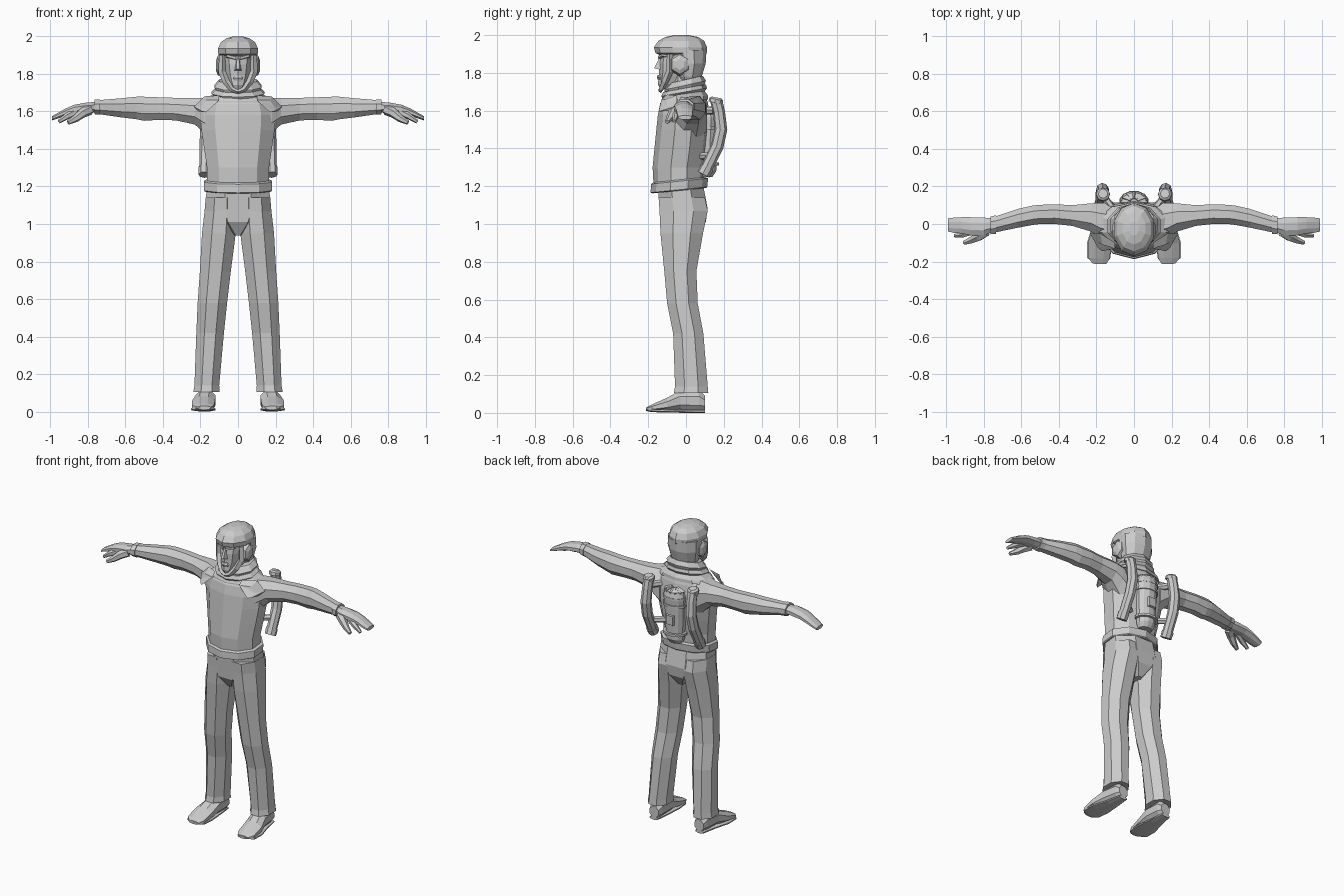
import bpy, bmesh, math
from mathutils import Vector

grey = bpy.data.materials.new("plain_grey")
grey.diffuse_color = (0.6, 0.6, 0.6, 1)


def skin(name, rings):
    """Bridge closed rings of points into a capped flat-shaded solid."""
    bm = bmesh.new()
    vs = [[bm.verts.new(p) for p in r] for r in rings]
    n = len(vs[0])
    for a, b in zip(vs, vs[1:]):
        for i in range(n):
            j = (i + 1) % n
            bm.faces.new((a[i], a[j], b[j], b[i]))
    bm.faces.new(vs[0])
    bm.faces.new(vs[-1])
    bmesh.ops.recalc_face_normals(bm, faces=bm.faces)
    me = bpy.data.meshes.new(name)
    bm.to_mesh(me)
    bm.free()
    me.materials.append(grey)
    ob = bpy.data.objects.new(name, me)
    bpy.context.collection.objects.link(ob)
    return ob


def loft(name, axis, rows, n=8, tilt=0.0):
    """Rows are (position on axis, low/high of the first and second other axes)."""
    rings = []
    k = 1 / math.cos(math.pi / n)
    for t, u0, u1, v0, v1 in rows:
        ring = []
        for i in range(n):
            a = 2 * math.pi * (i + 0.5) / n
            u = (u0 + u1) / 2 + (u1 - u0) / 2 * k * math.cos(a)
            v = (v0 + v1) / 2 + (v1 - v0) / 2 * k * math.sin(a)
            p = {"x": (t, u, v), "y": (u, t, v), "z": (u, v, t + tilt * v)}[axis]
            ring.append(p)
        rings.append(ring)
    return skin(name, rings)


def tube(name, path, radii, n=6, flat=1.0):
    """Sweep a round or flattened section along a path."""
    pts = [Vector(p) for p in path]
    rings = []
    for i, p in enumerate(pts):
        d = (pts[min(i + 1, len(pts) - 1)] - pts[max(i - 1, 0)]).normalized()
        side = d.cross(Vector((0.1, 1, 0.15))).normalized()
        up = side.cross(d)
        r = radii[i]
        rings.append([p + side * r * flat * math.cos(2 * math.pi * j / n)
                      + up * r * math.sin(2 * math.pi * j / n) for j in range(n)])
    return skin(name, rings)


def both(ob):
    """Mirror a part across the body."""
    ob.modifiers.new("mirror", "MIRROR").use_clip = False
    return ob


# Torso, belt and pelvis
loft("torso", "z", [
    (1.20, -0.165, 0.165, -0.165, 0.09), (1.30, -0.165, 0.165, -0.17, 0.095),
    (1.40, -0.18, 0.18, -0.16, 0.11), (1.50, -0.195, 0.195, -0.15, 0.12),
    (1.58, -0.20, 0.20, -0.142, 0.12), (1.64, -0.185, 0.185, -0.13, 0.11),
    (1.675, -0.14, 0.14, -0.11, 0.10), (1.70, -0.08, 0.08, -0.08, 0.07)], 10)
loft("belt", "z", [(1.18, -0.175, 0.175, -0.17, 0.10), (1.185, -0.18, 0.18, -0.18, 0.105),
                   (1.23, -0.18, 0.18, -0.178, 0.11), (1.238, -0.165, 0.165, -0.165, 0.095)],
     10, 0.10)
loft("pelvis", "z", [
    (1.21, -0.165, 0.165, -0.15, 0.09), (1.08, -0.175, 0.175, -0.14, 0.115),
    (1.01, -0.13, 0.13, -0.135, 0.105), (0.94, -0.03, 0.03, -0.09, 0.06)])

# Trouser legs with flared cuffs
both(loft("trouser_leg", "z", [
    (1.14, 0.01, 0.172, -0.145, 0.10), (1.07, 0.008, 0.178, -0.14, 0.115),
    (0.95, 0.012, 0.192, -0.135, 0.09), (0.75, 0.038, 0.203, -0.115, 0.055),
    (0.58, 0.058, 0.215, -0.10, 0.062), (0.42, 0.075, 0.222, -0.068, 0.092),
    (0.14, 0.10, 0.232, -0.058, 0.115), (0.105, 0.098, 0.238, -0.065, 0.118),
    (0.11, 0.12, 0.215, -0.04, 0.09)]))

# Shoes and soles
both(loft("shoe", "y", [
    (0.10, 0.135, 0.20, 0.015, 0.09), (0.07, 0.125, 0.21, 0.005, 0.12),
    (-0.03, 0.12, 0.225, 0.01, 0.12), (-0.10, 0.122, 0.245, 0.008, 0.08),
    (-0.18, 0.128, 0.245, 0.008, 0.045), (-0.21, 0.145, 0.22, 0.015, 0.03)]))
both(loft("sole", "y", [
    (0.10, 0.14, 0.20, 0.0, 0.02), (0.0, 0.13, 0.22, 0.0, 0.02),
    (-0.10, 0.12, 0.25, 0.002, 0.022), (-0.18, 0.125, 0.25, 0.004, 0.024),
    (-0.212, 0.15, 0.21, 0.01, 0.024)]))

# Sleeves with elbow folds and wrist bands
both(loft("sleeve", "x", [
    (0.12, -0.10, 0.11, 1.42, 1.672), (0.18, -0.075, 0.112, 1.485, 1.672),
    (0.23, -0.04, 0.11, 1.53, 1.672), (0.33, -0.01, 0.10, 1.552, 1.672),
    (0.42, 0.0, 0.105, 1.555, 1.675), (0.50, 0.0, 0.102, 1.55, 1.678),
    (0.54, -0.005, 0.098, 1.558, 1.678), (0.62, -0.02, 0.08, 1.568, 1.67),
    (0.74, -0.045, 0.04, 1.585, 1.66), (0.76, -0.045, 0.035, 1.59, 1.655)]))
both(loft("wrist_band", "x", [
    (0.735, -0.052, 0.046, 1.582, 1.662), (0.765, -0.055, 0.04, 1.585, 1.662)]))

# Hands: bent fingers and a lowered thumb
both(loft("hand", "x", [
    (0.75, -0.04, 0.03, 1.595, 1.65), (0.80, -0.062, 0.034, 1.592, 1.648),
    (0.87, -0.06, 0.036, 1.588, 1.636), (0.92, -0.05, 0.036, 1.575, 1.615),
    (0.96, -0.047, 0.034, 1.562, 1.592), (0.99, -0.04, 0.03, 1.552, 1.575)]))
both(tube("thumb", [(0.79, -0.04, 1.61), (0.83, -0.068, 1.59), (0.865, -0.085, 1.562),
                    (0.905, -0.10, 1.54)], [0.03, 0.026, 0.02, 0.012]))
both(tube("index_finger", [(0.85, -0.035, 1.605), (0.91, -0.055, 1.575),
                           (0.955, -0.062, 1.545)], [0.02, 0.018, 0.01]))

# Shoulder flaps hanging over the chest
both(skin("shoulder_flap", [
    [(0.10, -0.13, 1.66), (0.17, -0.11, 1.66), (0.21, -0.09, 1.60), (0.17, -0.145, 1.595)],
    [(0.10, -0.10, 1.685), (0.18, -0.05, 1.68), (0.235, -0.05, 1.625), (0.19, -0.13, 1.60)]]))

# Neck and folded collar layers
loft("neck", "z", [(1.66, -0.065, 0.065, -0.09, 0.05), (1.80, -0.065, 0.065, -0.08, 0.05)])
loft("collar_cape", "z", [(1.648, -0.19, 0.19, -0.125, 0.11), (1.668, -0.17, 0.17, -0.125, 0.11),
                          (1.70, -0.11, 0.11, -0.11, 0.09)], 10, 0.10)
loft("collar_lower", "z", [(1.68, -0.115, 0.115, -0.115, 0.09), (1.70, -0.14, 0.14, -0.125, 0.105),
                           (1.72, -0.12, 0.12, -0.115, 0.10)], 10, 0.18)
loft("collar_upper", "z", [(1.71, -0.11, 0.11, -0.105, 0.09), (1.735, -0.125, 0.125, -0.11, 0.10),
                           (1.765, -0.10, 0.10, -0.085, 0.085)], 10, 0.22)

# Head and facial features
loft("face", "z", [
    (1.715, -0.025, 0.025, -0.135, -0.07), (1.74, -0.045, 0.045, -0.145, 0.0),
    (1.79, -0.065, 0.065, -0.138, 0.06), (1.85, -0.075, 0.075, -0.138, 0.07),
    (1.885, -0.078, 0.078, -0.132, 0.08), (1.93, -0.08, 0.08, -0.145, 0.08)], 10)
skin("nose", [
    [(-0.008, -0.13, 1.885), (0.008, -0.13, 1.885), (0.006, -0.142, 1.88), (-0.006, -0.142, 1.88)],
    [(-0.02, -0.13, 1.815), (0.02, -0.13, 1.815), (0.009, -0.168, 1.825), (-0.009, -0.168, 1.825)]])
loft("lips", "z", [(1.765, -0.02, 0.02, -0.148, -0.12), (1.778, -0.028, 0.028, -0.152, -0.12),
                   (1.79, -0.018, 0.018, -0.147, -0.12)], 6)
both(skin("brow", [
    [(0.01, -0.12, 1.872), (0.01, -0.148, 1.876), (0.01, -0.148, 1.89), (0.01, -0.12, 1.9)],
    [(0.06, -0.10, 1.885), (0.06, -0.128, 1.89), (0.06, -0.128, 1.902), (0.06, -0.10, 1.91)]]))

# Padded cap: crown, back and cheek guards, chin strap
loft("cap_crown", "z", [
    (1.895, -0.085, 0.085, -0.135, 0.095), (1.905, -0.105, 0.105, -0.155, 0.103),
    (1.935, -0.107, 0.107, -0.163, 0.105), (1.97, -0.09, 0.09, -0.14, 0.09),
    (1.99, -0.06, 0.06, -0.105, 0.06), (2.0, -0.025, 0.025, -0.06, 0.01)], 10)
loft("cap_back", "z", [
    (1.74, -0.07, 0.07, -0.03, 0.06), (1.78, -0.09, 0.09, -0.055, 0.08),
    (1.85, -0.105, 0.105, -0.065, 0.10), (1.92, -0.105, 0.105, -0.08, 0.104)], 10)
both(loft("ear_guard", "x", [(0.08, -0.085, 0.02, 1.79, 1.90), (0.107, -0.075, 0.01, 1.80, 1.89),
                             (0.117, -0.055, -0.01, 1.82, 1.87)], 6))
both(tube("cheek_strap", [(0.085, -0.085, 1.90), (0.085, -0.085, 1.81), (0.062, -0.11, 1.755),
                          (0.03, -0.13, 1.715), (0, -0.135, 1.705)],
          [0.016, 0.02, 0.018, 0.014, 0.012], 4))

# Back canister with ribbed cap, bands and a plate
loft("canister", "z", [
    (1.25, -0.045, 0.045, 0.07, 0.14), (1.28, -0.06, 0.06, 0.06, 0.16),
    (1.50, -0.07, 0.07, 0.06, 0.17), (1.56, -0.075, 0.075, 0.06, 0.175),
    (1.60, -0.065, 0.065, 0.06, 0.165), (1.615, -0.04, 0.04, 0.06, 0.14)], 12)
for i, z in enumerate((1.31, 1.50, 1.55)):
    loft(f"canister_band_{i + 1}", "z", [(z, -0.078, 0.078, 0.06, 0.176),
                                        (z + 0.015, -0.078, 0.078, 0.06, 0.176)], 12)
for i in range(7):
    a = math.pi * i / 6
    tube(f"cap_rib_{i + 1}", [(0.02 * math.cos(a), 0.115 + 0.02 * math.sin(a), 1.618),
                             (0.07 * math.cos(a), 0.115 + 0.055 * math.sin(a), 1.598)],
         [0.006, 0.008], 4)
loft("canister_plate", "y", [(0.16, -0.028, 0.028, 1.38, 1.45), (0.177, -0.025, 0.025, 1.385, 1.445)], 4)

# Bent side tubes with end caps and mounting straps
path = [(0.165, 0.16, 1.655), (0.165, 0.175, 1.59), (0.168, 0.185, 1.50),
        (0.172, 0.165, 1.41), (0.175, 0.10, 1.275)]
both(tube("side_tube", path, [0.032, 0.032, 0.034, 0.034, 0.032], 8))
both(tube("tube_top_cap", [(0.165, 0.155, 1.64), (0.165, 0.16, 1.66), (0.165, 0.162, 1.67)],
          [0.037, 0.037, 0.025], 8))
both(tube("tube_bottom_cap", [(0.175, 0.112, 1.30), (0.176, 0.092, 1.262)], [0.037, 0.035], 8))
both(tube("tube_strap", [(0.12, 0.09, 1.60), (0.165, 0.15, 1.60)], [0.02, 0.02], 6))
both(tube("tube_lower_strap", [(0.10, 0.08, 1.36), (0.17, 0.14, 1.36)], [0.02, 0.02], 6))
